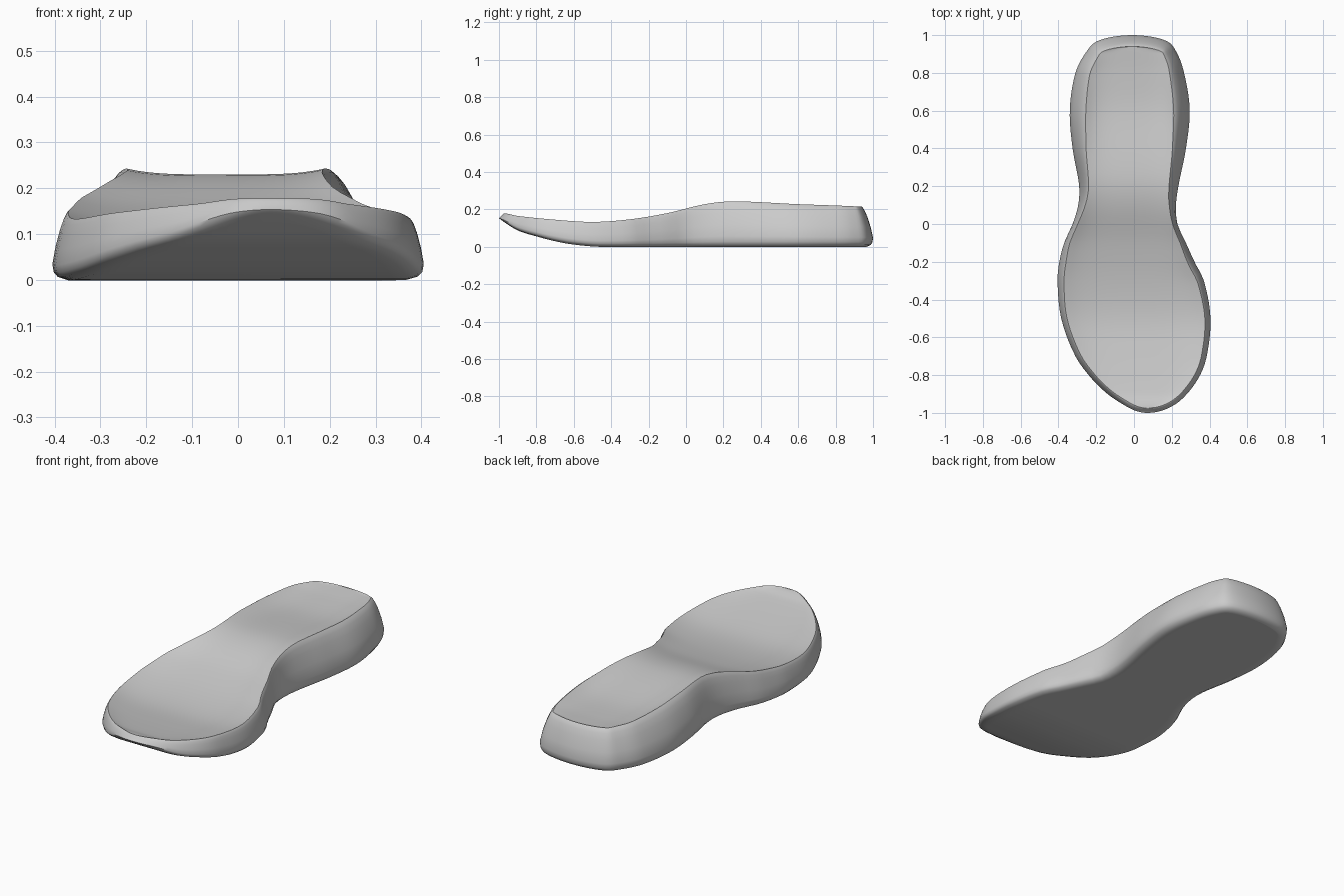
import bpy
import bmesh
import math
from mathutils import Vector

cube = bpy.data.objects.get("Cube")
if cube:
    bpy.data.objects.remove(cube, do_unlink=True)

# Plan outline from heel to toe: y, left edge x, right edge x
OUTLINE = [
    (1, -.01, -.01), (.97, -.19, .17), (.9, -.26, .23), (.8, -.31, .265),
    (.6, -.34, .295), (.4, -.325, .275), (.2, -.29, .235), (.1, -.295, .222),
    (0, -.325, .23), (-.1, -.37, .275), (-.2, -.395, .32), (-.3, -.405, .37),
    (-.5, -.385, .405), (-.7, -.31, .385), (-.8, -.24, .35), (-.9, -.14, .28),
    (-.96, -.05, .21), (-1, .07, .07)]
# Profiles along the length: y, value
RIM_HEIGHT = [
    (-1, .165), (-.97, .178), (-.9, .165), (-.7, .145), (-.5, .133), (-.3, .147),
    (-.1, .18), (.1, .228), (.25, .243), (.6, .228), (.93, .215), (1, .205)]
SOLE_HEIGHT = [(-1, .15), (-.9, .088), (-.8, .056), (-.7, .03), (-.6, .012), (-.45, 0), (1, 0)]
RIM_INSET = [(-1, .025), (-.5, .03), (-.2, .035), (0, .025), (.2, .05), (.6, .085), (1, .06)]
DISH_DEPTH = [(-1, 0), (-.85, .012), (-.5, .03), (-.1, .022), (.2, .012), (.6, .03), (.8, .02), (.96, 0)]
# Side wall layers: fixed inset, share of rim inset, share of height
LAYERS = [(.035, 0, 0), (.012, 0, .05), (.003, 0, .12), (0, 0, .24), (0, .2, .5),
          (0, .5, .76), (0, .72, .9), (0, .88, .97), (0, 1, 1)]
STATIONS = 72
COLUMNS = 20


def sample(table, x):
    """Smooth interpolation through (x, value) pairs sorted by x."""
    x = min(max(x, table[0][0]), table[-1][0])
    last = len(table) - 1
    i = 0
    while i < last - 1 and x > table[i + 1][0]:
        i += 1

    def slope(k):
        a, b = table[max(k - 1, 0)], table[min(k + 1, last)]
        return (b[1] - a[1]) / (b[0] - a[0])

    (xa, va), (xb, vb) = table[i], table[i + 1]
    w = xb - xa
    t = (x - xa) / w
    ease = t * t * (3 - 2 * t)
    return (va + (vb - va) * ease + w * slope(i) * t * (1 - t) ** 2
            - w * slope(i + 1) * t * t * (1 - t))


def plan_ring():
    """Closed outline: down the left edge, then back up the right edge."""
    left = [(math.acos(y), a) for y, a, b in OUTLINE]
    right = [(math.acos(y), b) for y, a, b in OUTLINE]
    angles = [math.pi * i / STATIONS for i in range(STATIONS + 1)]
    ring = [Vector((sample(left, a), math.cos(a))) for a in angles]
    ring += [Vector((sample(right, a), math.cos(a))) for a in reversed(angles[1:-1])]
    return ring


def inward_normals(ring):
    count = len(ring)
    normals = []
    for i in range(count):
        along = (ring[(i + 1) % count] - ring[i - 1]).normalized()
        normals.append(Vector((-along.y, along.x)))
    return normals


def build_footbed():
    bm = bmesh.new()
    ring = plan_ring()
    normals = inward_normals(ring)
    count = len(ring)

    # Side wall, layer by layer
    loops = []
    for fixed, share, height in LAYERS:
        loop = []
        for p, n in zip(ring, normals):
            q = p + n * (fixed + share * sample(RIM_INSET, p.y))
            low, high = sample(SOLE_HEIGHT, q.y), sample(RIM_HEIGHT, q.y)
            loop.append(bm.verts.new((q.x, q.y, low + (high - low) * height)))
        loops.append(loop)
    for lower, upper in zip(loops, loops[1:]):
        for i in range(count):
            j = (i + 1) % count
            bm.faces.new((lower[i], lower[j], upper[j], upper[i]))

    # Underside and dished top, spanned between left and right edges
    def cap(loop, dished):
        rows = []
        for i in range(1, STATIONS):
            a, b = loop[i], loop[count - i]
            row = [a]
            for k in range(1, COLUMNS):
                t = k / COLUMNS
                co = a.co.lerp(b.co, t)
                if dished:
                    across = 2 * t - 1
                    co.z -= sample(DISH_DEPTH, co.y) * (1 - across ** 4)
                row.append(bm.verts.new(co))
            rows.append(row + [b])
        for r, s in zip(rows, rows[1:]):
            for k in range(COLUMNS):
                bm.faces.new((r[k], s[k], s[k + 1], r[k + 1]))
        for tip, row in ((loop[0], rows[0]), (loop[STATIONS], rows[-1])):
            for k in range(COLUMNS):
                bm.faces.new((tip, row[k], row[k + 1]))

    cap(loops[0], False)
    cap(loops[-1], True)
    bmesh.ops.recalc_face_normals(bm, faces=bm.faces)
    mesh = bpy.data.meshes.new("footbed")
    bm.to_mesh(mesh)
    bm.free()
    obj = bpy.data.objects.new("footbed", mesh)
    bpy.context.collection.objects.link(obj)
    return obj


# Single plain grey material
grey = bpy.data.materials.new("plain_grey")
grey.use_nodes = True
colour = (.6, .6, .6, 1)
grey.diffuse_color = colour
grey.node_tree.nodes["Principled BSDF"].inputs["Base Color"].default_value = colour

footbed = build_footbed()
footbed.data.materials.append(grey)
bpy.ops.object.select_all(action="DESELECT")
footbed.select_set(True)
bpy.context.view_layer.objects.active = footbed
bpy.ops.object.shade_smooth_by_angle(angle=math.radians(40))
